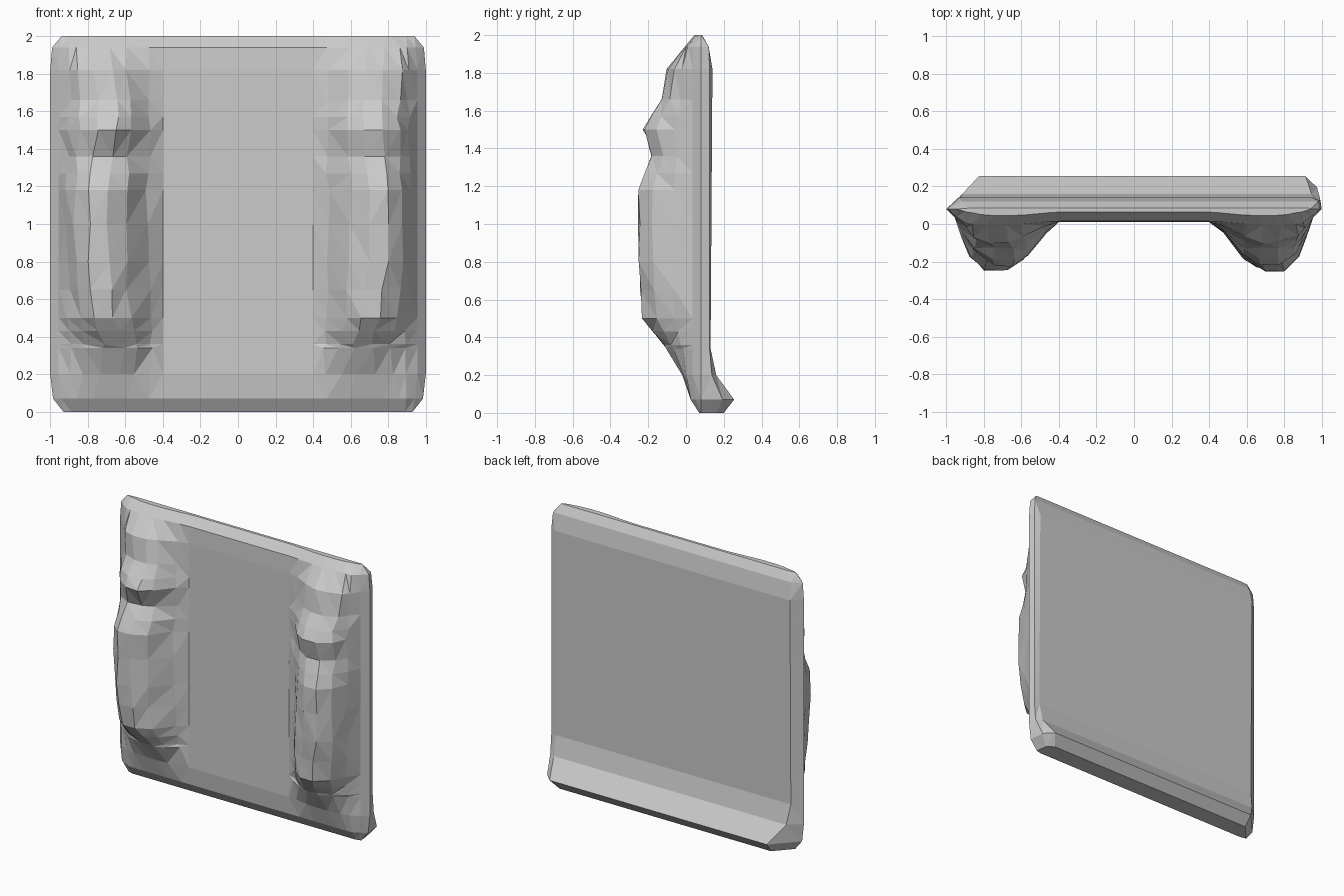
import bpy, bmesh, random

if "Cube" in bpy.data.objects:
    bpy.data.objects.remove(bpy.data.objects["Cube"])

random.seed(4)

# Panel side profile: z, front y, back y, half width
PANEL = [(0, 0.07, 0.2, 0.93), (0.07, 0.025, 0.255, 0.985), (0.2, 0.01, 0.16, 1),
         (0.34, 0.01, 0.13, 1), (1.82, 0.01, 0.14, 1), (1.94, 0.015, 0.12, 0.99),
         (2, 0.065, 0.085, 0.94)]
# Ridge side profile: z, height, inward lean of the crest
RIDGE = [(0.07, 0, 0), (0.2, 0.03, 0.06), (0.36, 0.13, 0.08), (0.5, 0.245, 0.03),
         (0.8, 0.265, 0), (1.18, 0.265, 0), (1.5, 0.24, 0.04),
         (1.66, 0.145, 0.05), (1.82, 0.115, 0.02), (1.94, 0.02, 0)]
# Ridge cross-section: distance from centre, fraction of height
SECTION = [(0.4, 0), (0.48, 0.24), (0.6, 0.77), (0.69, 1), (0.79, 1),
           (0.87, 0.72), (0.91, 0.3), (0.955, 0)]


def sample(table, z):
    """Straight-line lookup in a profile table."""
    if z <= table[0][0]:
        return table[0][1:]
    for a, b in zip(table, table[1:]):
        if z <= b[0]:
            t = (z - a[0]) / (b[0] - a[0])
            return [p + (q - p) * t for p, q in zip(a[1:], b[1:])]
    return table[-1][1:]


def ridge_points(side, z, front, half):
    height, lean = sample(RIDGE, z)
    # notch above the long lower ridge, deeper on the left
    notch = max(0, 1 - abs(z - 1.35) / 0.14)
    height -= notch * (0.09 if side < 0 else 0.06)
    if side > 0 and z > 1.2:
        lean *= 0.4
    pts = []
    for u, w in SECTION:
        x, y = u - lean * w, front - height * w
        if u > 0.95 and front < 0.05:
            y += 0.025
        if w > 0.2 and height > 0.1:
            x += random.uniform(-0.012, 0.012)
            y += random.uniform(0, 0.012)
        pts.append((side * x * half, y, z))
    return pts


def slice_loop(z):
    front, back, half = sample(PANEL, z)
    edge, flare = max(0.08, front), max(0, back - 0.14)
    rear = [(half, edge, z),
            (half * 0.99, min(back, 0.125 + flare * 0.6), z),
            (half * (0.95 - flare * 0.2), back, z),
            (half * 0.8, back, z), (-half * 0.8, back, z),
            (-half * (0.93 - flare * 0.8), back, z),
            (-half, edge, z)]
    return ridge_points(-1, z, front, half)[::-1] + ridge_points(1, z, front, half) + rear


# Slice heights: every profile level plus a few around the notch
levels = sorted({row[0] for row in PANEL + RIDGE} | {0.43, 0.65, 1.0, 1.27, 1.36, 1.57})

# Panel with two rough upright ridges, skinned from the slices
bm = bmesh.new()
loops = [[bm.verts.new(p) for p in slice_loop(z)] for z in levels]
n = len(loops[0])
for low, high in zip(loops, loops[1:]):
    for i in range(n):
        j = (i + 1) % n
        bm.faces.new((low[i], low[j], high[j], high[i]))
bm.faces.new(loops[0][::-1])
bm.faces.new(loops[-1])
bmesh.ops.recalc_face_normals(bm, faces=bm.faces)
bmesh.ops.triangulate(bm, faces=bm.faces, quad_method='SHORT_EDGE')

mesh = bpy.data.meshes.new("ridged_wall_panel")
bm.to_mesh(mesh)
bm.free()
panel = bpy.data.objects.new("ridged_wall_panel", mesh)
bpy.context.collection.objects.link(panel)
